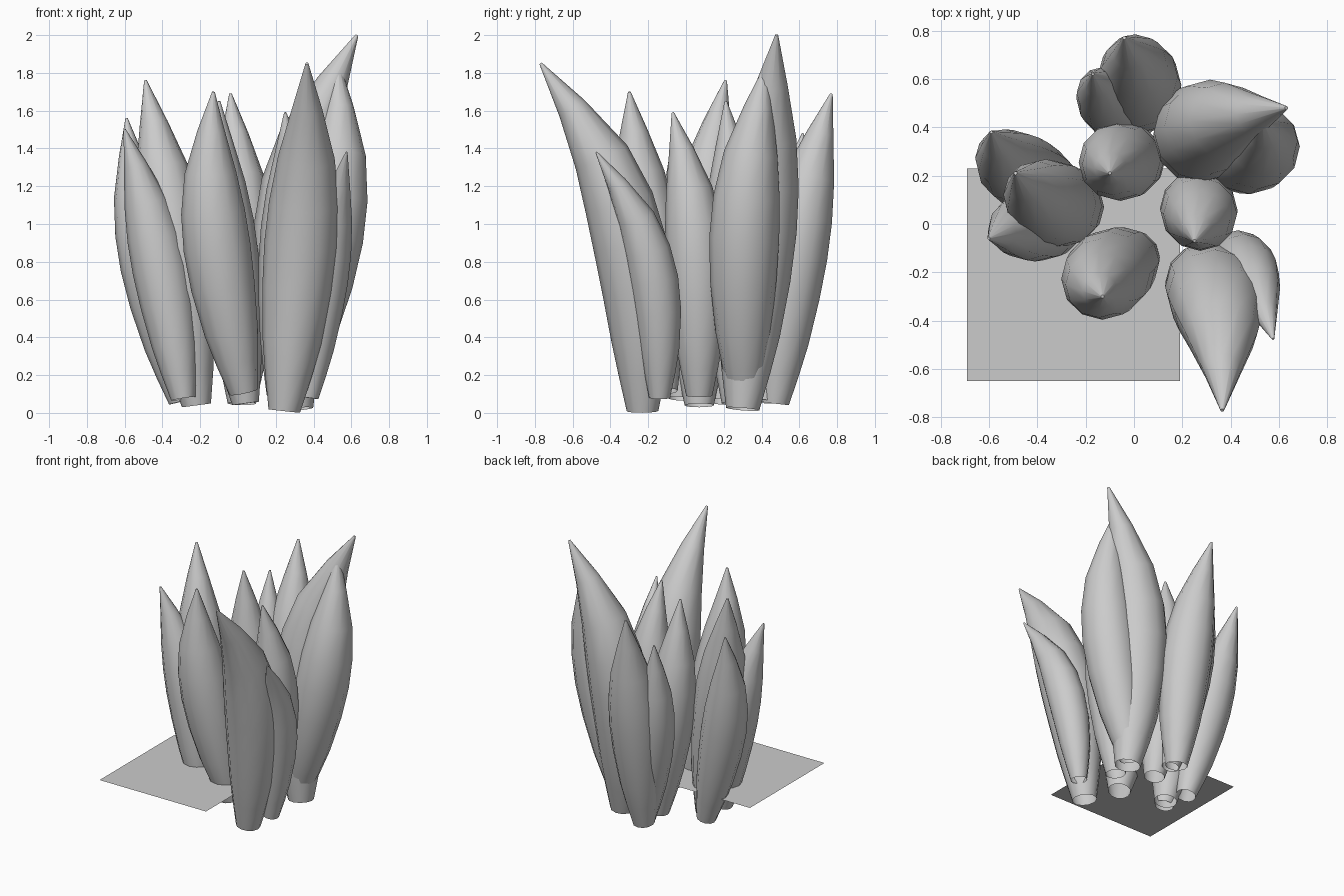
import bpy, bmesh
from math import cos, sin, pi
from mathutils import Vector

if "Cube" in bpy.data.objects:
    bpy.data.objects.remove(bpy.data.objects["Cube"])

SIDES = 12
# swelling of a leaf along its length: (fraction, share of the full radius)
PROFILE = [(0, .43), (.1, .63), (.2, .8), (.35, .95), (.48, 1), (.6, .95),
           (.73, .77), (.87, .41), (1, .04)]


def leaf(name, base, mid, tip, radius):
    """Hollow leaf whose centre line runs from base, past mid (x, y), to tip."""
    base, tip = Vector(base), Vector(tip)
    rise = tip - base
    half = Vector((mid[0] - base.x, mid[1] - base.y, rise.z / 2))
    a = (8 * half - rise) / 3
    a.z = rise.z
    b = rise - a
    bm = bmesh.new()
    rings = []
    for t, share in PROFILE:
        # the top part runs nearly straight to the tip
        curve = t ** 3 if t < .8 or t == 1 else t ** 3 * .5 + (.39 + (t - .73) / .27 * .61) * .5
        centre = base + a * t + b * curve
        axis = (a + 3 * b * t * t).normalized()
        u = Vector((0, 1, 0)).cross(axis).normalized()
        v = axis.cross(u)
        r = radius * share
        rings.append([bm.verts.new(centre + r * (u * cos(2 * pi * i / SIDES) + v * sin(2 * pi * i / SIDES)))
                      for i in range(SIDES)])
    for lo, hi in zip(rings, rings[1:]):
        for i in range(SIDES):
            j = (i + 1) % SIDES
            bm.faces.new((lo[i], lo[j], hi[j], hi[i])).smooth = True
    bm.faces.new(rings[-1])
    mesh = bpy.data.meshes.new(name)
    bm.to_mesh(mesh)
    bm.free()
    bpy.context.collection.objects.link(bpy.data.objects.new(name, mesh))


# leaves: base, mid, tip, radius
leaf("leaf_back_right_tall", (.31, .30, .02), (.29, .385), (.63, .48, 2.0), .205)
leaf("leaf_back_right_outer", (.285, .31, .08), (.485, .31), (.53, .43, 1.85), .185)
leaf("leaf_front_right_tall", (.245, -.23, .01), (.337, -.305), (.365, -.77, 1.85), .195)
leaf("leaf_front_right_small", (.37, -.14, .08), (.457, -.175), (.575, -.475, 1.38), .13)
leaf("leaf_right_inner", (.22, .07, .09), (.27, .053), (.25, -.07, 1.59), .16)
leaf("leaf_front_middle", (.03, -.12, .11), (-.115, -.21), (-.13, -.30, 1.70), .178)
leaf("leaf_centre", (.04, .26, .05), (-.058, .26), (-.10, .21, 1.65), .165)
leaf("leaf_left_tall", (-.22, .07, .04), (-.34, .085), (-.49, .21, 1.76), .18)
leaf("leaf_left_back", (-.30, .19, .06), (-.475, .225), (-.59, .38, 1.56), .155)
leaf("leaf_left_front", (-.29, -.03, .075), (-.415, -.005), (-.60, -.06, 1.50), .15)
leaf("leaf_back_small", (.03, .42, .06), (-.085, .495), (-.17, .62, 1.48), .14)
leaf("leaf_back_tall", (.02, .47, .05), (.02, .58), (-.04, .77, 1.69), .175)

# flat square sheet low between the leaves
bpy.ops.mesh.primitive_plane_add(size=.88, location=(-.25, -.21, .256))
bpy.context.object.name = "ground_sheet"
